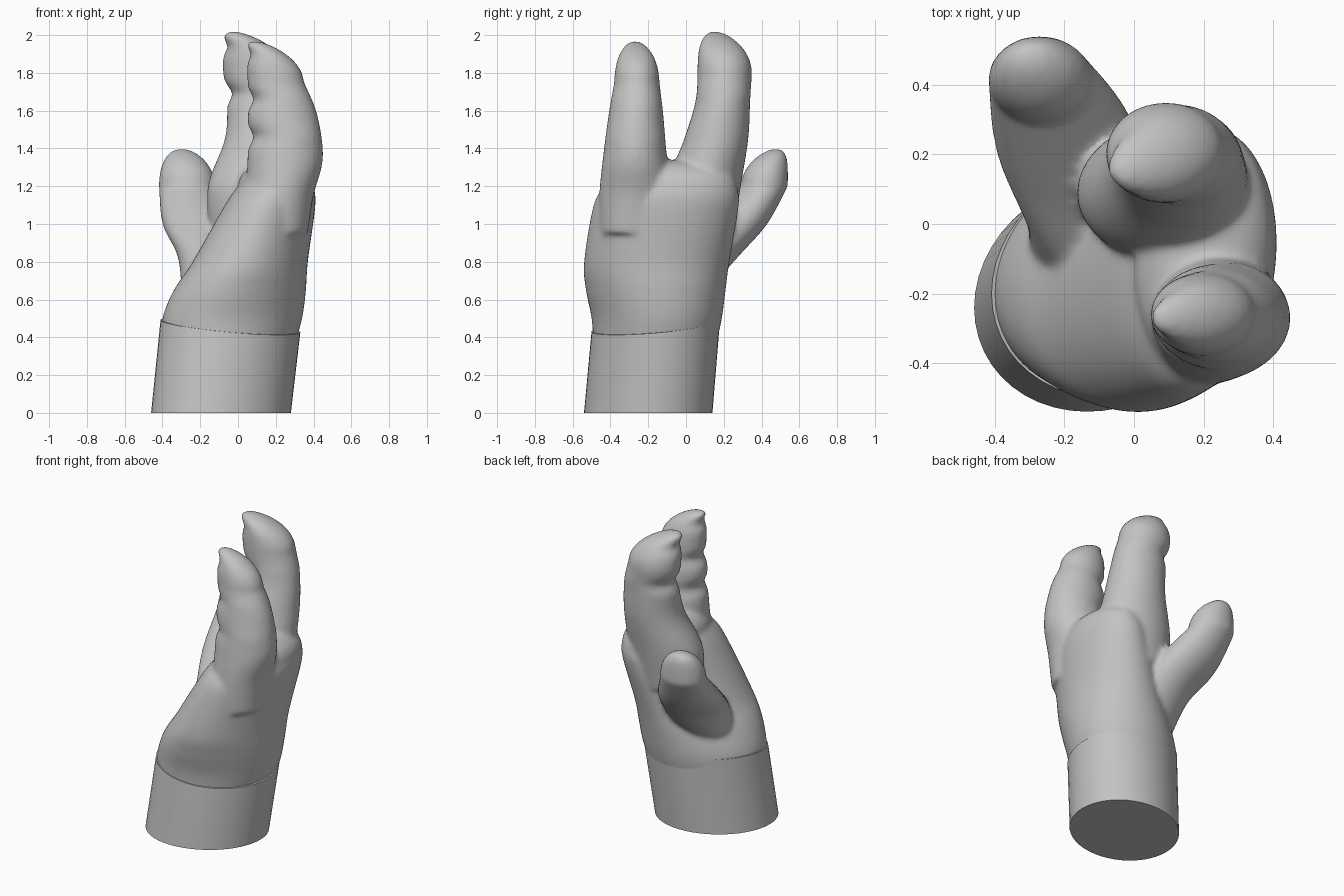
import bpy, bmesh, math

cube = bpy.data.objects.get("Cube")
if cube:
    bpy.data.objects.remove(cube, do_unlink=True)

skin = bpy.data.materials.new("plain grey")
skin.use_nodes = True
grey = (0.55, 0.55, 0.55, 1)
skin.diffuse_color = grey
skin.node_tree.nodes["Principled BSDF"].inputs["Base Color"].default_value = grey


def smooth_rows(rows, steps=8):
    """Catmull-Rom interpolation between profile rows."""
    out = []
    last = len(rows) - 1
    for i in range(last):
        before, start, end, after = (rows[max(0, min(last, i + k))] for k in (-1, 0, 1, 2))
        for step in range(steps):
            t = step / steps
            out.append([q + t * ((r - p) / 2 + t * ((p - 2.5 * q + 2 * r - s / 2)
                        + t * (1.5 * (q - r) + (s - p) / 2)))
                        for p, q, r, s in zip(before, start, end, after)])
    return out + [list(rows[last])]


def dome_rows(row, tip, steps=10):
    """Round off the last profile row towards a tip point."""
    z, x_min, x_max, y_min, y_max = row
    x_mid, y_mid = (x_min + x_max) / 2, (y_min + y_max) / 2
    out = []
    for step in range(1, steps):
        t = math.sin(math.pi / 2 * step / steps)
        size = math.sqrt(1 - t * t)
        x = x_mid + (tip[0] - x_mid) * t * t
        y = y_mid + (tip[1] - y_mid) * t * t
        x_size, y_size = size * (x_max - x_min) / 2, size * (y_max - y_min) / 2
        out.append([z + (tip[2] - z) * t, x - x_size, x + x_size, y - y_size, y + y_size])
    return out


def pinch(rows, creases, depth=0.035, width=0.04):
    """Press joint creases into the palm side of a finger."""
    for row in rows:
        for crease in creases:
            row[1] += depth * math.exp(-((row[0] - crease) / width) ** 2)


def loft(bm, rows, skew=0.0, rim_slope=(0, 0), sides=48):
    """Stack ellipses given as (z, x min, x max, y min, y max); skew leans them diagonally."""
    rings = []
    top = rows[-1][0]
    for z, x_min, x_max, y_min, y_max in rows:
        ring = []
        for k in range(sides):
            angle = math.tau * k / sides
            dx = (x_max - x_min) / 2 * math.cos(angle)
            dy = (y_max - y_min) / 2 * math.sin(angle + skew)
            lift = (rim_slope[0] * dx + rim_slope[1] * dy) * z / top
            ring.append(bm.verts.new(((x_min + x_max) / 2 + dx,
                                      (y_min + y_max) / 2 + dy, z + lift)))
        rings.append(ring)
    for low, high in zip(rings, rings[1:]):
        for k in range(sides):
            n = (k + 1) % sides
            bm.faces.new((low[k], low[n], high[n], high[k]))
    bm.faces.new(rings[0][::-1])
    bm.faces.new(rings[-1])


def finish(bm, name):
    mesh = bpy.data.meshes.new(name)
    bmesh.ops.recalc_face_normals(bm, faces=bm.faces)
    bm.to_mesh(mesh)
    bm.free()
    mesh.materials.append(skin)
    obj = bpy.data.objects.new(name, mesh)
    bpy.context.collection.objects.link(obj)
    return obj


palm = [
    (0.36, -0.4, 0.3, -0.49, 0.16),
    (0.5, -0.4, 0.34, -0.5, 0.19),
    (0.65, -0.34, 0.36, -0.53, 0.21),
    (0.8, -0.24, 0.37, -0.54, 0.23),
    (1.1, -0.07, 0.41, -0.49, 0.28),
    (1.2, 0, 0.4, -0.43, 0.27),
]
front_finger = [
    (0.95, 0.02, 0.37, -0.46, -0.1),
    (1.15, 0.04, 0.4, -0.46, -0.07),
    (1.35, 0.05, 0.45, -0.44, -0.1),
    (1.58, 0.05, 0.42, -0.41, -0.12),
    (1.75, 0.05, 0.35, -0.38, -0.14),
]
back_finger = [
    (0.95, -0.15, 0.3, -0.08, 0.25),
    (1.2, -0.16, 0.33, -0.1, 0.29),
    (1.45, -0.07, 0.32, -0.01, 0.33),
    (1.65, -0.06, 0.3, 0.05, 0.34),
    (1.8, -0.08, 0.26, 0.06, 0.35),
]
thumb = [
    (0.65, -0.3, 0.05, -0.22, 0.12),
    (0.83, -0.32, 0.06, -0.14, 0.28),
    (1, -0.4, 0, 0.06, 0.43),
    (1.2, -0.42, -0.12, 0.29, 0.54),
]

# Hand: overlapping solids fused into one soft skin
bm = bmesh.new()
for rows, tip, creases, skew in (
        (palm, (0.2, -0.06, 1.34), (), 0.12),
        (front_finger, (0.08, -0.27, 1.97), (1.46, 1.66, 1.9), 0),
        (back_finger, (-0.03, 0.15, 2.02), (1.69, 1.94), 0),
        (thumb, (-0.3, 0.48, 1.4), (), 0)):
    profile = smooth_rows(rows) + dome_rows(rows[-1], tip)
    pinch(profile, creases)
    loft(bm, profile, skew)
hand = finish(bm, "hand")
remesh = hand.modifiers.new("fuse", 'REMESH')
remesh.mode = 'VOXEL'
remesh.voxel_size = 0.014
remesh.use_smooth_shade = True
soften = hand.modifiers.new("soften", 'SMOOTH')
soften.factor = 0.5
soften.iterations = 11

# Wrist: leaning cuff with a slanted upper rim
wrist = [
    (0, -0.46, 0.28, -0.54, 0.14),
    (0.46, -0.41, 0.33, -0.5, 0.18),
]
bm = bmesh.new()
loft(bm, smooth_rows(wrist), skew=0.12, rim_slope=(-0.1, 0.1))
cuff = finish(bm, "wrist")
bpy.ops.object.select_all(action='DESELECT')
cuff.select_set(True)
bpy.context.view_layer.objects.active = cuff
bpy.ops.object.shade_smooth_by_angle(angle=math.radians(40))
